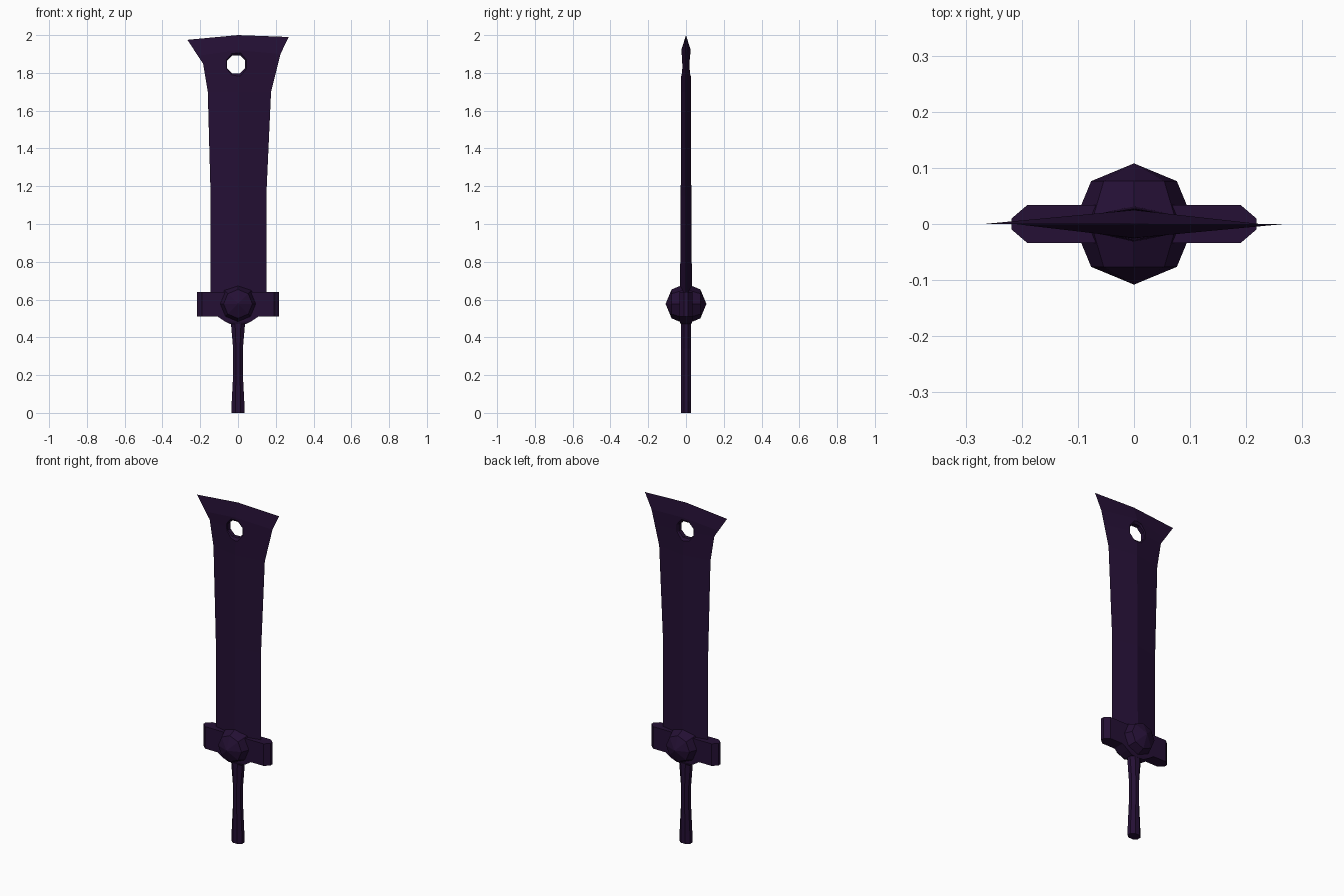
import bpy, bmesh, math
from mathutils import Matrix

if "Cube" in bpy.data.objects:
    bpy.data.objects.remove(bpy.data.objects["Cube"])

mat = bpy.data.materials.new("dark purple metal")
COLOUR = (0.018, 0.005, 0.035, 1)
mat.diffuse_color = COLOUR
mat.use_nodes = True
bsdf = next(n for n in mat.node_tree.nodes if n.type == 'BSDF_PRINCIPLED')
bsdf.inputs["Base Color"].default_value = COLOUR


def finish(name, bm):
    bmesh.ops.remove_doubles(bm, verts=bm.verts, dist=0.0005)
    bmesh.ops.recalc_face_normals(bm, faces=bm.faces)
    mesh = bpy.data.meshes.new(name)
    bm.to_mesh(mesh)
    bm.free()
    mesh.materials.append(mat)
    obj = bpy.data.objects.new(name, mesh)
    bpy.context.collection.objects.link(obj)
    return obj


def loft(name, rings):
    """Skin a closed tube through rings with equal point counts."""
    bm = bmesh.new()
    rows = [[bm.verts.new(p) for p in ring] for ring in rings]
    n = len(rows[0])
    for a, b in zip(rows, rows[1:]):
        for i in range(n):
            j = (i + 1) % n
            bm.faces.new((a[i], a[j], b[j], b[i]))
    bm.faces.new(rows[0])
    bm.faces.new(rows[-1])
    return finish(name, bm)


def octagon(offset=0.5):
    return [(math.cos(a), math.sin(a)) for a in
            (math.tau * (i + offset) / 8 for i in range(8))]


# Blade: diamond section; left x, left z, right x, right z, ridge z, half thickness
sections = [
    (-.145, .56, .15, .56, .56, .032),
    (-.145, 1.15, .15, 1.15, 1.15, .028),
    (-.16, 1.7, .175, 1.7, 1.7, .026),
    (-.185, 1.85, .205, 1.82, 1.84, .025),
    (-.212, 1.89, .225, 1.9, 1.92, .025),
    (-.268, 1.975, .268, 1.99, 2.0, 0),
]
blade = loft("blade", [[(lx, 0, lz), (0, -t, z), (rx, 0, rz), (0, t, z)]
                       for lx, lz, rx, rz, z, t in sections])

# Countersunk eight-sided hole near the tip
cutter = loft("hole_cutter", [[(-.01 + r * c, y, 1.845 + r * s) for c, s in octagon()]
                              for y, r in ((-.04, .085), (-.013, .052),
                                           (.013, .052), (.04, .085))])
cutter.hide_render = True
cut = blade.modifiers.new("hole", 'BOOLEAN')
cut.operation = 'DIFFERENCE'
cut.solver = 'EXACT'
cut.object = cutter
bpy.context.view_layer.objects.active = blade
bpy.ops.object.modifier_apply(modifier=cut.name)
bpy.data.objects.remove(cutter)

# Crossguard with chamfered ends
loft("crossguard", [[(x, -y, .51), (x, y, .51), (x, y, .64), (x, -y, .64)]
                    for x, y in ((-.218, .01), (-.19, .034), (.19, .034), (.218, .01))])

# Collar sloping from the guard into the grip
loft("collar", [[(x, -y, z), (x, y, z), (-x, y, z), (-x, -y, z)]
                for x, y, z in ((.04, .028, .47), (.07, .034, .485), (.115, .034, .515))])

# Round boss through the guard, poles facing front and back
bm = bmesh.new()
bmesh.ops.create_uvsphere(bm, u_segments=8, v_segments=4, radius=.108)
bmesh.ops.transform(bm, matrix=Matrix.Translation((0, 0, .577)) @ Matrix.Rotation(math.pi / 2, 4, 'X'),
                    verts=bm.verts)
finish("boss", bm)

# Waisted grip
grip = loft("grip", [[(w * c, .03 * s, z) for c, s in octagon()]
                     for z, w in ((0, .038), (.06, .036), (.2, .028),
                                  (.34, .028), (.48, .041))])
